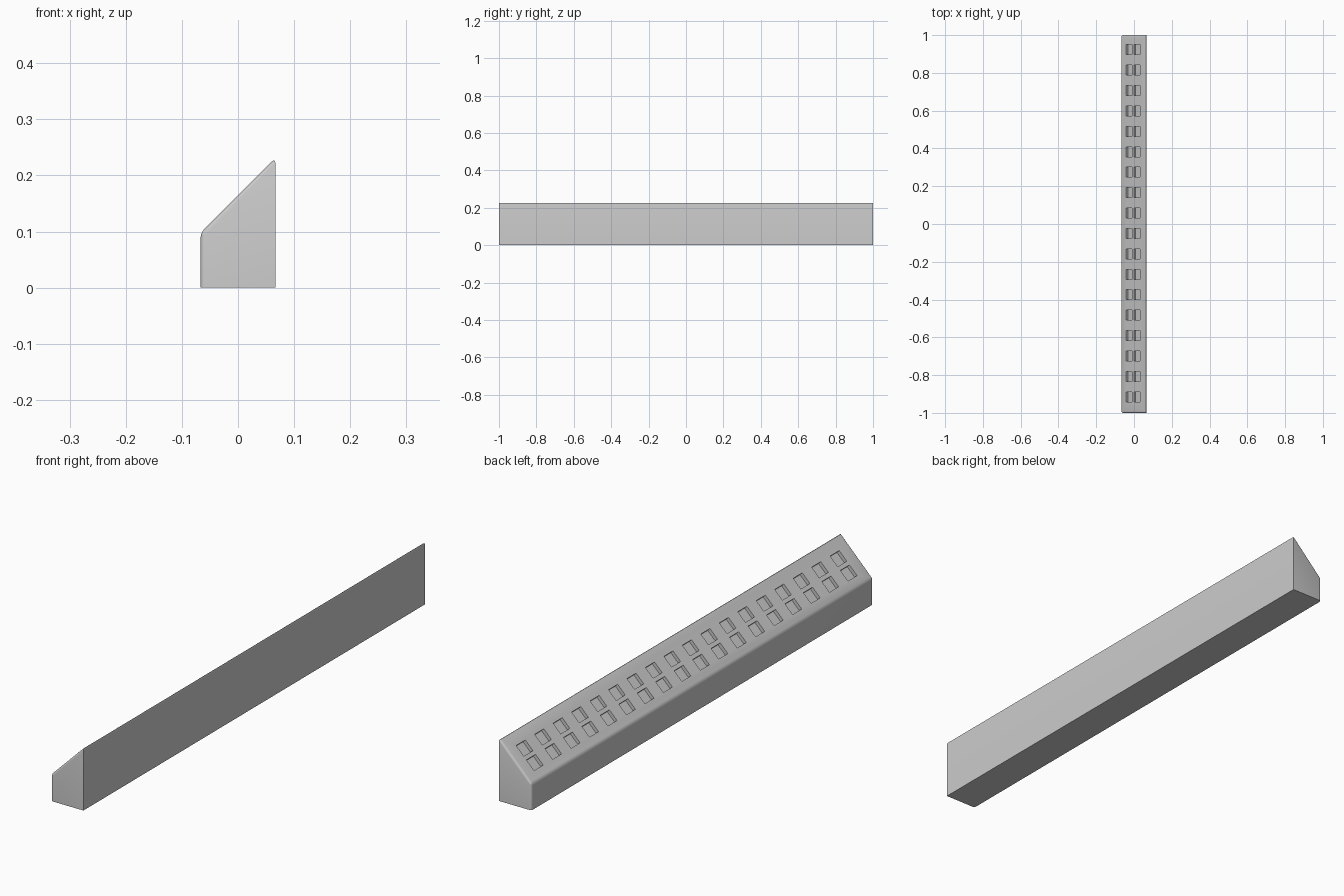
import bpy, bmesh, math
from mathutils import Matrix, Vector

if "Cube" in bpy.data.objects:
    bpy.data.objects.remove(bpy.data.objects["Cube"])

X0, X1 = -0.0665, 0.0665
RISE = 0.1645            # slope surface: z = x + RISE
ROWS, PITCH = 18, 0.1081


def make_object(name, bm):
    bmesh.ops.recalc_face_normals(bm, faces=bm.faces)
    mesh = bpy.data.meshes.new(name)
    bm.to_mesh(mesh)
    bm.free()
    obj = bpy.data.objects.new(name, mesh)
    bpy.context.collection.objects.link(obj)
    return obj


# Sloped block: extruded profile
bm = bmesh.new()
profile = [(X0, 0), (X1, 0), (X1, X1 + RISE), (X0, X0 + RISE)]
face = bm.faces.new([bm.verts.new((x, -1, z)) for x, z in profile])
ext = bmesh.ops.extrude_face_region(bm, geom=[face])
bmesh.ops.translate(bm, vec=(0, 2, 0),
                    verts=[g for g in ext["geom"] if isinstance(g, bmesh.types.BMVert)])


# Round the edges of the slope and the upright front corners
def rounded(e):
    a, b = (v.co for v in e.verts)
    on_slope = a.z > 0.01 and b.z > 0.01
    low_corner = abs(a.x - X0) < 1e-4 and abs(b.x - X0) < 1e-4 and abs(a.y - b.y) < 1e-4
    return on_slope or low_corner


bmesh.ops.bevel(bm, geom=[e for e in bm.edges if rounded(e)], offset=0.008,
                offset_type='OFFSET', segments=4, profile=0.5, affect='EDGES')
block = make_object("sloped_block", bm)

# Grid of shallow rectangular pockets on the slope
bm = bmesh.new()
depth = 0.013
tilt = Matrix.Rotation(math.radians(-45), 4, 'Y')
for x in (-0.0265, 0.0155):
    for i in range(ROWS):
        y = (i - (ROWS - 1) / 2) * PITCH + 0.004
        m = (Matrix.Translation(Vector((x, y, x + RISE))) @ tilt
             @ Matrix.Diagonal((0.044, 0.053, depth * 2, 1)))
        bmesh.ops.create_cube(bm, size=1, matrix=m)
cutter = make_object("pocket_cutter", bm)
cutter.hide_render = True

cut = block.modifiers.new("pockets", 'BOOLEAN')
cut.operation = 'DIFFERENCE'
cut.solver = 'EXACT'
cut.object = cutter

# Apply the cut and drop the helper
bpy.context.view_layer.objects.active = block
block.select_set(True)
bpy.ops.object.modifier_apply(modifier=cut.name)
bpy.data.objects.remove(cutter)
bpy.ops.object.shade_smooth_by_angle(angle=math.radians(35))
